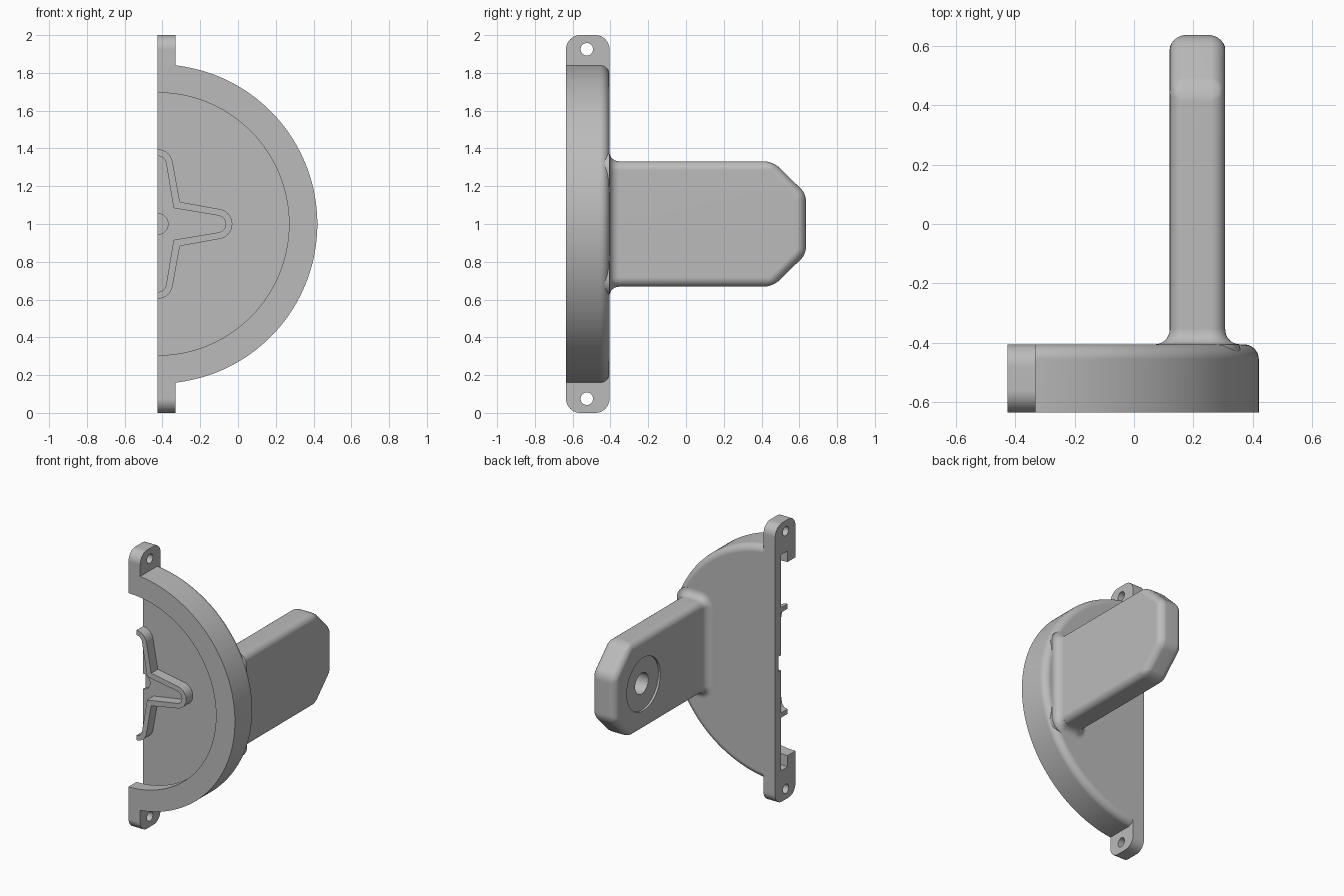
import bpy, bmesh
from math import sin, cos, pi, radians
from mathutils import Vector

cube = bpy.data.objects.get("Cube")
if cube:
    bpy.data.objects.remove(cube)

grey = bpy.data.materials.new("plain_grey")
grey.use_nodes = True
COLOUR = (0.5, 0.5, 0.5, 1)
grey.diffuse_color = COLOUR
grey.node_tree.nodes["Principled BSDF"].inputs["Base Color"].default_value = COLOUR

CUT_X, MID_Z = -0.425, 1.0          # plane of the flat side, height of the axis
FRONT, BACK = -0.635, -0.405        # front and back of the half disc
FLOOR, STEP = -0.47, -0.545         # recess floor, top of the groove and rib


def arc(cx, cy, r, a0, a1, n=10):
    return [(cx + r * cos(radians(a0 + (a1 - a0) * i / n)),
             cy + r * sin(radians(a0 + (a1 - a0) * i / n))) for i in range(n + 1)]


def loft(name, rings):
    """Skin a list of closed rings and cap both ends."""
    bm = bmesh.new()
    vs = [[bm.verts.new(p) for p in ring] for ring in rings]
    n = len(rings[0])
    for a, b in zip(vs, vs[1:]):
        for i in range(n):
            j = (i + 1) % n
            bm.faces.new((a[i], a[j], b[j], b[i]))
    bm.faces.new(vs[0])
    bm.faces.new(vs[-1])
    bmesh.ops.remove_doubles(bm, verts=bm.verts, dist=1e-5)
    bmesh.ops.recalc_face_normals(bm, faces=bm.faces)
    mesh = bpy.data.meshes.new(name)
    bm.to_mesh(mesh)
    bm.free()
    mesh.materials.append(grey)
    obj = bpy.data.objects.new(name, mesh)
    bpy.context.collection.objects.link(obj)
    return obj


def prism_x(name, yz, x0, x1):
    return loft(name, [[(x, y, z) for y, z in yz] for x in (x0, x1)])


def activate(obj):
    bpy.ops.object.select_all(action='DESELECT')
    obj.select_set(True)
    bpy.context.view_layer.objects.active = obj


def drill(obj, y, z, r, x0, x1):
    """Cut a round hole along x."""
    cutter = prism_x("cutter", arc(y, z, r, 0, 360, 48)[:-1], x0, x1)
    cutter.hide_render = True
    mod = obj.modifiers.new("hole", 'BOOLEAN')
    mod.operation, mod.solver, mod.object = 'DIFFERENCE', 'EXACT', cutter
    activate(obj)
    bpy.ops.object.modifier_apply(modifier=mod.name)
    bpy.data.objects.remove(cutter)


def finish(obj):
    activate(obj)
    bpy.ops.object.shade_smooth_by_angle(angle=radians(32))
    obj.modifiers.new("normals", 'WEIGHTED_NORMAL').keep_sharp = True


# Half disc with recess, hub dimple, undercut groove and rounded back edge
profile = [(0, -0.44), (0.055, -0.44), (0.055, FLOOR), (0.775, FLOOR),
           (0.775, STEP), (0.695, STEP), (0.695, FRONT), (0.845, FRONT)]
profile += arc(0.795, BACK - 0.05, 0.05, 0, 90, 8) + [(0, BACK)]
STEPS = 96
rings = []
for i in range(STEPS + 1):
    a = pi * i / STEPS - pi / 2
    rings.append([(CUT_X + r * cos(a), y, MID_Z + r * sin(a)) for r, y in profile])
finish(loft("half_disc", rings))


# Star-shaped rib on the recess floor, cut in half by the flat side
def star(r, valley, reach=0.315):
    return (arc(0, reach, r, 90, 8) + [(valley, valley)] + arc(reach, 0, r, 82, -82, 16)
            + [(valley, -valley)] + arc(0, -reach, r, -8, -90))


rings = []
for (ox, oz), (ix, iz) in zip(star(0.08, 0.117), star(0.045, 0.084)):
    rings.append([(CUT_X + x, y, MID_Z + z) for x, z, y in (
        (ox, oz, FLOOR + 0.01), (ox, oz, STEP), (ix, iz, STEP), (ix, iz, FLOOR + 0.01))])
finish(loft("star_rib", rings))

# Mounting ears above and below
R = 0.075
ear = ([(FRONT, 1.78), (BACK, 1.78)] + arc(BACK - R, 2 - R, R, 0, 90)
       + arc(FRONT + R, 2 - R, R, 90, 180))
for name, up in (("upper_ear", True), ("lower_ear", False)):
    obj = prism_x(name, [(y, z if up else 2 - z) for y, z in ear], CUT_X, CUT_X + 0.093)
    drill(obj, -0.525, 1.925 if up else 0.075, 0.033, -0.6, -0.2)
    finish(obj)

# Arm with chamfered end, rounded edges and a counterbored blind hole
X0, X1, HALF, ROUND = 0.12, 0.307, 0.332, 0.048
side = [(-0.46, -HALF), (0.46, -HALF), (0.635, -0.16),
        (0.635, 0.16), (0.46, HALF), (-0.46, HALF)]
arm = prism_x("arm", [(y, MID_Z + z) for y, z in side], X0, X1)
bevel = arm.modifiers.new("rounding", 'BEVEL')
bevel.width, bevel.segments = ROUND, 6
bevel.limit_method = 'NONE'
activate(arm)
bpy.ops.object.modifier_apply(modifier=bevel.name)
drill(arm, 0.31, MID_Z, 0.19, 0, X0 + 0.015)
drill(arm, 0.31, MID_Z, 0.075, 0, X0 + 0.13)
finish(arm)

# Fillet where the arm meets the disc
MID_X, HX = (X0 + X1) / 2, (X1 - X0) / 2


def rounded_ring(y, grow):
    r = ROUND + grow
    dx, dz = HX - ROUND, HALF - ROUND
    pts = []
    for sx, sz, a in ((1, 1, 0), (-1, 1, 90), (-1, -1, 180), (1, -1, 270)):
        pts += arc(sx * dx, sz * dz, r, a, a + 90, 8)
    return [(MID_X + x, y, MID_Z + z) for x, z in pts]


F = 0.05
rings = [rounded_ring(FLOOR + 0.02, F)]
for i in range(9):
    t = pi / 2 * i / 8
    rings.append(rounded_ring(BACK + F - F * cos(t), F - F * sin(t)))
finish(loft("arm_fillet", rings))
